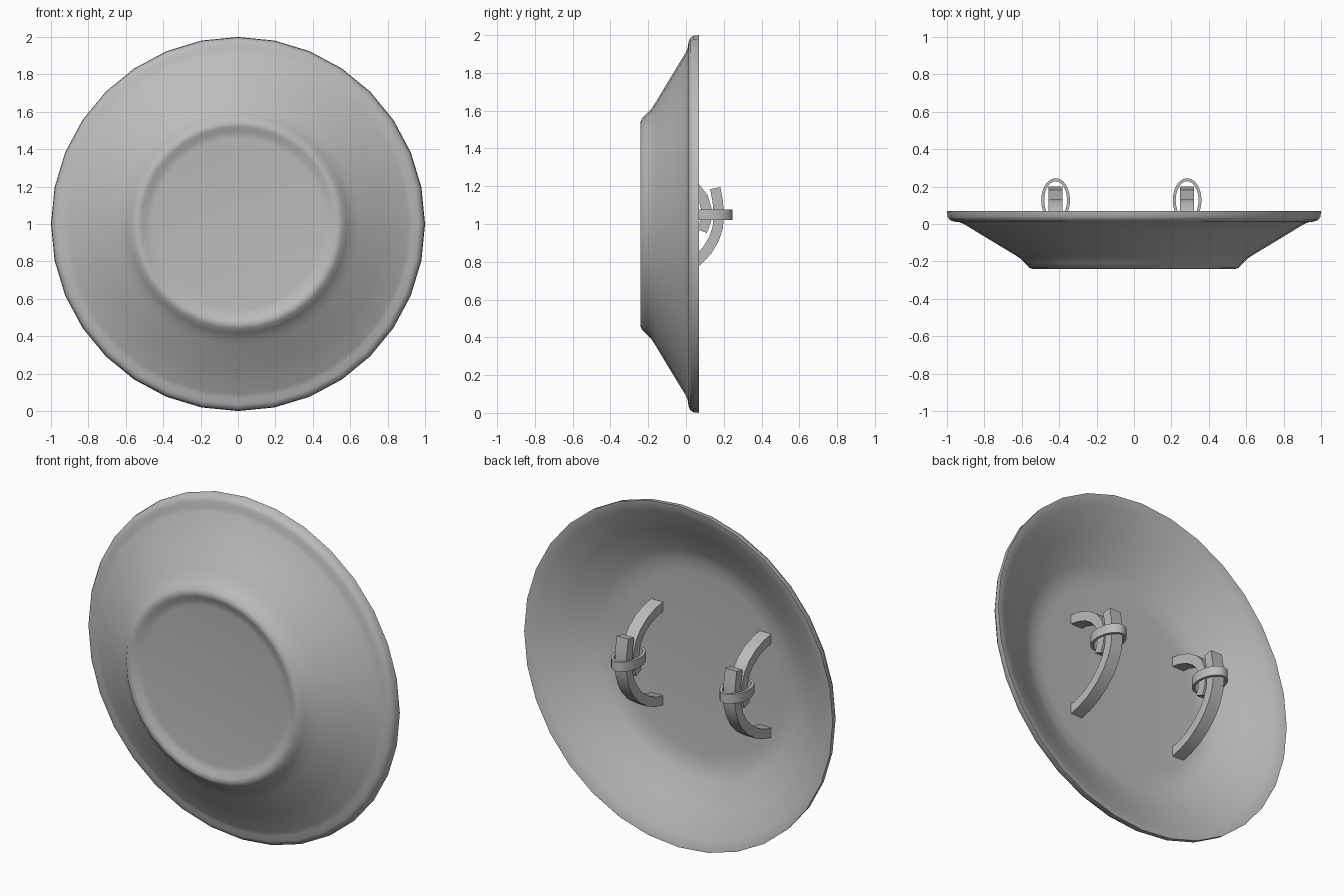
import bpy, bmesh, math
from mathutils import Vector

cube = bpy.data.objects.get("Cube")
if cube:
    bpy.data.objects.remove(cube)

grey = bpy.data.materials.new("plain_grey")
grey.use_nodes = True
COLOUR = (0.5, 0.5, 0.5, 1)
grey.diffuse_color = COLOUR
grey.node_tree.nodes["Principled BSDF"].inputs["Base Color"].default_value = COLOUR


def finish(bm, name, angle):
    """Turn a bmesh into a shaded object."""
    bmesh.ops.recalc_face_normals(bm, faces=bm.faces)
    mesh = bpy.data.meshes.new(name)
    bm.to_mesh(mesh)
    bm.free()
    mesh.materials.append(grey)
    obj = bpy.data.objects.new(name, mesh)
    bpy.context.collection.objects.link(obj)
    bpy.ops.object.select_all(action="DESELECT")
    obj.select_set(True)
    bpy.context.view_layer.objects.active = obj
    bpy.ops.object.shade_smooth_by_angle(angle=math.radians(angle))
    return obj


def lathe(name, profile, steps):
    """Spin a (radius, y) profile about the horizontal y axis through z = 1."""
    bm = bmesh.new()
    verts = [bm.verts.new((r, y, 1)) for r, y in profile]
    edges = [bm.edges.new(pair) for pair in zip(verts, verts[1:])]
    bmesh.ops.spin(bm, geom=verts + edges, cent=(0, 0, 1), axis=(0, 1, 0),
                   angle=math.tau, steps=steps)
    bmesh.ops.remove_doubles(bm, verts=bm.verts, dist=0.0005)
    return finish(bm, name, 60)


def strap(name, x, path, width, thick):
    """Sweep a flat bar along a smoothed (y, z) path."""
    pts = [Vector((x, y, z)) for y, z in path]
    bm = bmesh.new()
    rings = []
    for i, p in enumerate(pts):
        along = (pts[min(i + 1, len(pts) - 1)] - pts[max(i - 1, 0)]).normalized()
        out = along.cross(Vector((1, 0, 0))) * thick / 2
        side = Vector((width / 2, 0, 0))
        rings.append([bm.verts.new(p + side * a + out * b)
                      for a, b in ((1, 1), (1, -1), (-1, -1), (-1, 1))])
    for a, b in zip(rings, rings[1:]):
        for k in range(4):
            j = (k + 1) % 4
            bm.faces.new((a[k], a[j], b[j], b[k]))
    bm.faces.new(rings[0])
    bm.faces.new(rings[-1])
    return finish(bm, name, 35)


def loop(name, x, y, z, rx, ry, height, wall, steps=24):
    """Oval band that holds the two straps together."""
    bm = bmesh.new()
    rings = []
    for i in range(steps):
        t = math.tau * i / steps
        rings.append([bm.verts.new((x + (rx - w) * math.cos(t), y + (ry - w) * math.sin(t), z + h))
                      for w, h in ((0, -height / 2), (0, height / 2),
                                   (wall, height / 2), (wall, -height / 2))])
    for i in range(steps):
        a, b = rings[i], rings[(i + 1) % steps]
        for k in range(4):
            j = (k + 1) % 4
            bm.faces.new((a[k], a[j], b[j], b[k]))
    return finish(bm, name, 35)


# Dish: recessed boss, cone, rolled rim, hollow back
lathe("shield_dish", [
    (0, -.218), (.46, -.218), (.495, -.222), (.52, -.238), (.54, -.241), (.56, -.234),
    (.585, -.207), (.61, -.183), (.65, -.157), (.78, -.079), (.91, .0), (.935, .010),
    (.965, .013), (.985, .022), (.997, .04), (1.0, .07),
    (.985, .068), (.94, .05), (.8, -.03), (.66, -.108), (.6, -.13), (.53, -.137), (0, -.137)], 32)

# Arm straps on the back
LONG = [(.155, 1.19), (.168, 1.12), (.174, 1.05), (.168, .98), (.148, .92), (.112, .86),
        (.06, .806), (-.01, .757), (-.08, .728), (-.16, .71)]
SHORT = [(-.16, 1.268), (-.08, 1.255), (-.01, 1.23), (.05, 1.19), (.09, 1.14),
         (.108, 1.08), (.106, 1.02), (.085, .962)]
for label, x in (("left", .284), ("right", -.419)):
    strap(label + "_long_strap", x, LONG, .075, .055)
    strap(label + "_short_strap", x, SHORT, .075, .055)
    loop(label + "_strap_loop", x, .127, 1.05, .077, .118, .055, .016)
